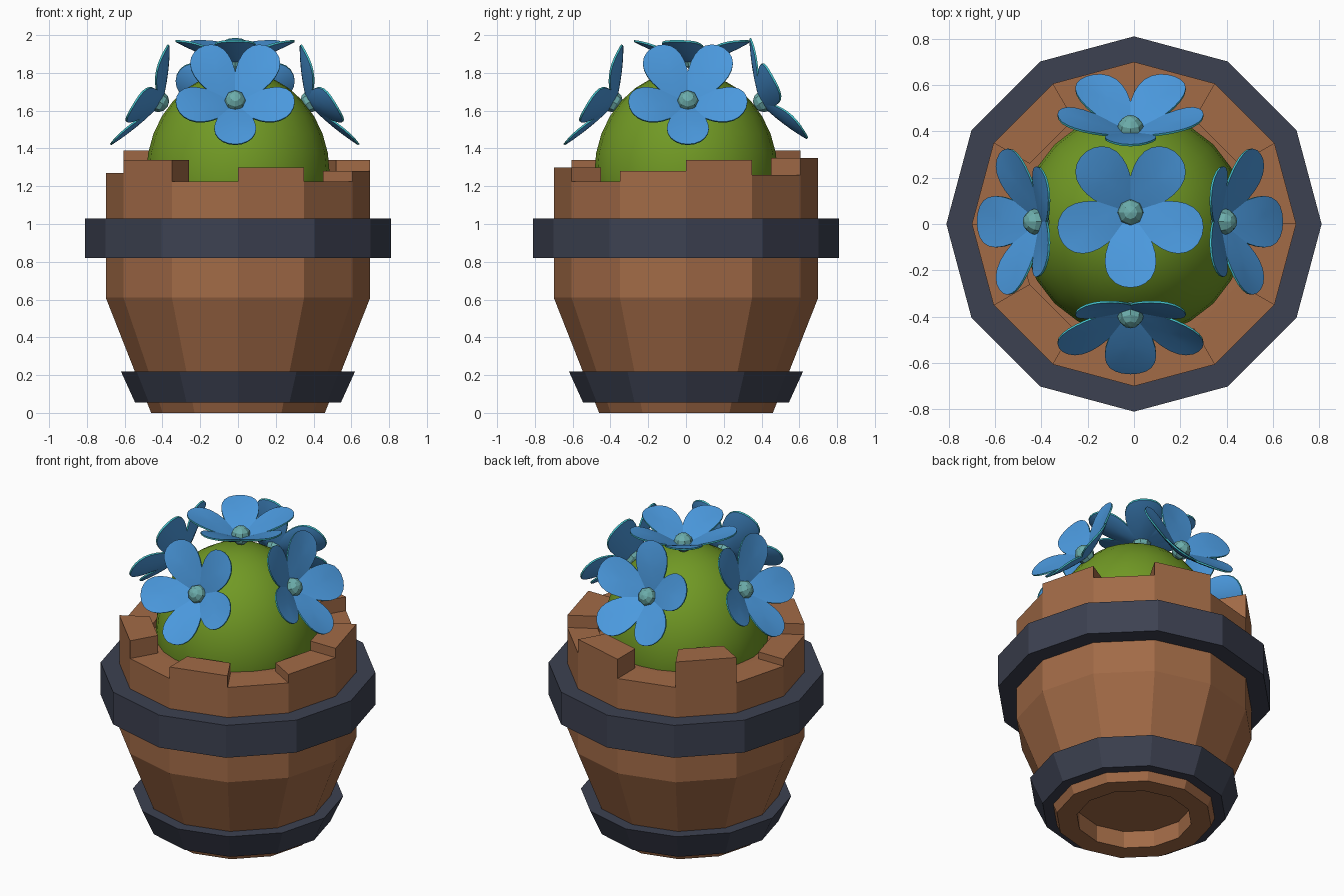
import bpy, bmesh, math
from mathutils import Vector, Matrix

if "Cube" in bpy.data.objects:
    bpy.data.objects.remove(bpy.data.objects["Cube"])


def material(name, rgb):
    m = bpy.data.materials.new(name)
    m.diffuse_color = (*rgb, 1)
    m.use_nodes = True
    m.node_tree.nodes["Principled BSDF"].inputs["Base Color"].default_value = m.diffuse_color
    return m


WOOD = material("brown wood", (0.36, 0.145, 0.062))
IRON = material("dark iron", (0.046, 0.053, 0.082))
GREEN = material("leaf green", (0.165, 0.32, 0.018))
BLUE = material("petal blue", (0.07, 0.32, 0.73))
CYAN = material("petal edge cyan", (0.06, 0.55, 0.62))
TEAL = material("flower centre teal", (0.15, 0.42, 0.41))


def finish(bm, name, mats, normals=True):
    if normals:
        bmesh.ops.recalc_face_normals(bm, faces=bm.faces)
    me = bpy.data.meshes.new(name)
    bm.to_mesh(me)
    bm.free()
    for m in mats:
        me.materials.append(m)
    ob = bpy.data.objects.new(name, me)
    bpy.context.collection.objects.link(ob)
    return ob


def polar(r, k, z):
    a = math.radians(30 * k)
    return (r * math.cos(a), r * math.sin(a), z)


def lathe(name, profile, mat, closed=False):
    """Turn an (r, z) profile into a twelve-sided solid."""
    bm = bmesh.new()
    rings = []
    for r, z in profile:
        if r == 0:
            rings.append([bm.verts.new((0, 0, z))] * 12)
        else:
            rings.append([bm.verts.new(polar(r, k, z)) for k in range(12)])
    pairs = list(zip(rings, rings[1:]))
    if closed:
        pairs.append((rings[-1], rings[0]))
    for a, b in pairs:
        for k in range(12):
            j = (k + 1) % 12
            bm.faces.new(list(dict.fromkeys((a[k], a[j], b[j], b[k]))))
    return finish(bm, name, [mat])


# Barrel body with recessed base
RIM = 1.225
lathe("barrel", [(0, 0.11), (0.34, 0.11), (0.34, 0), (0.46, 0), (0.70, 0.61),
                 (0.70, RIM), (0.52, RIM), (0, RIM - 0.02)], WOOD)

# Uneven stave ends, counter-clockwise from +x
heights = [1.34, 1.26, 1.35, 0, 1.39, 0, 1.27, 1.34, 0, 1.30, 0, 1.28]
bm = bmesh.new()
for k, h in enumerate(heights):
    if h > RIM:
        lo, hi = ([bm.verts.new(polar(r, k + d, z)) for r, d in
                   ((0.52, 0), (0.70, 0), (0.70, 1), (0.52, 1))] for z in (RIM, h))
        bm.faces.new(hi)
        for i in range(4):
            j = (i + 1) % 4
            bm.faces.new((lo[i], lo[j], hi[j], hi[i]))
finish(bm, "stave_ends", [WOOD], normals=False)

# Iron hoops
lathe("upper_hoop", [(0.68, 0.82), (0.81, 0.82), (0.81, 1.03), (0.68, 1.03)], IRON, True)
lathe("lower_hoop", [(0.46, 0.055), (0.545, 0.055), (0.62, 0.22), (0.52, 0.22)], IRON, True)

# Round bush
bm = bmesh.new()
bmesh.ops.create_uvsphere(bm, u_segments=24, v_segments=16, radius=1,
                          matrix=Matrix.Translation((0, 0, 1.27)) @ Matrix.Diagonal((0.485, 0.485, 0.54, 1)))
for f in bm.faces:
    f.smooth = True
finish(bm, "bush", [GREEN])


def add_petal(bm, mat):
    """Egg-shaped, cupped, lens-thick petal along local +x with a thin coloured edge."""
    n = 24

    def point(s, a, side):
        x = 0.175 + s * 0.15 * math.cos(a)
        y = s * 0.107 * math.sin(a) * (1 + 0.28 * math.cos(a))
        z = 0.38 * x + 1.2 * y * y + side * (0.005 + 0.010 * (1 - s * s))
        return bm.verts.new(mat @ Vector((x, y, z)))

    outer = []
    for side in (1, -1):
        prev = [point(0, 0, side)] * n
        for s in (0.35, 0.7, 0.9, 1):
            ring = [point(s, 2 * math.pi * i / n, side) for i in range(n)]
            for i in range(n):
                j = (i + 1) % n
                vs = list(dict.fromkeys((prev[i], ring[i], ring[j], prev[j])))
                f = bm.faces.new(vs if side > 0 else vs[::-1])
                f.smooth = True
            prev = ring
        outer.append(prev)
    top, low = outer
    for i in range(n):
        j = (i + 1) % n
        f = bm.faces.new((top[j], top[i], low[i], low[j]))
        f.material_index = 1
        for e in f.edges:
            e.smooth = False


def flower(name, centre, normal, up):
    right = up.cross(normal)
    rot = Matrix((right, up, normal)).transposed().to_4x4()
    place = Matrix.Translation(centre) @ rot
    bm = bmesh.new()
    for i in range(5):
        add_petal(bm, place @ Matrix.Rotation(math.radians(270 + 72 * i), 4, 'Z'))
    finish(bm, name + "_petals", [BLUE, CYAN], normals=False)
    bm = bmesh.new()
    bmesh.ops.create_uvsphere(bm, u_segments=8, v_segments=6, radius=0.058,
                              matrix=place @ Matrix.Translation((0, 0, 0.02)))
    finish(bm, name + "_centre", [TEAL])


# Flowers: one on top, four tilted around the sides
Z = Vector((0, 0, 1))
flower("top_flower", (-0.015, 0.05, 1.845), Z, Vector((0, 1, 0)))
p = math.radians(30)
for name, c, ang, flip in (("front_flower", (-0.015, -0.375, 1.64), 270, 1),
                           ("right_flower", (0.37, 0.01, 1.64), 0, 1),
                           ("back_flower", (-0.015, 0.395, 1.64), 90, -1),
                           ("left_flower", (-0.405, 0.01, 1.64), 180, 1)):
    o = Vector((math.cos(math.radians(ang)), math.sin(math.radians(ang)), 0))
    flower(name, c, o * math.cos(p) + Z * math.sin(p),
           (Z * math.cos(p) - o * math.sin(p)) * flip)
